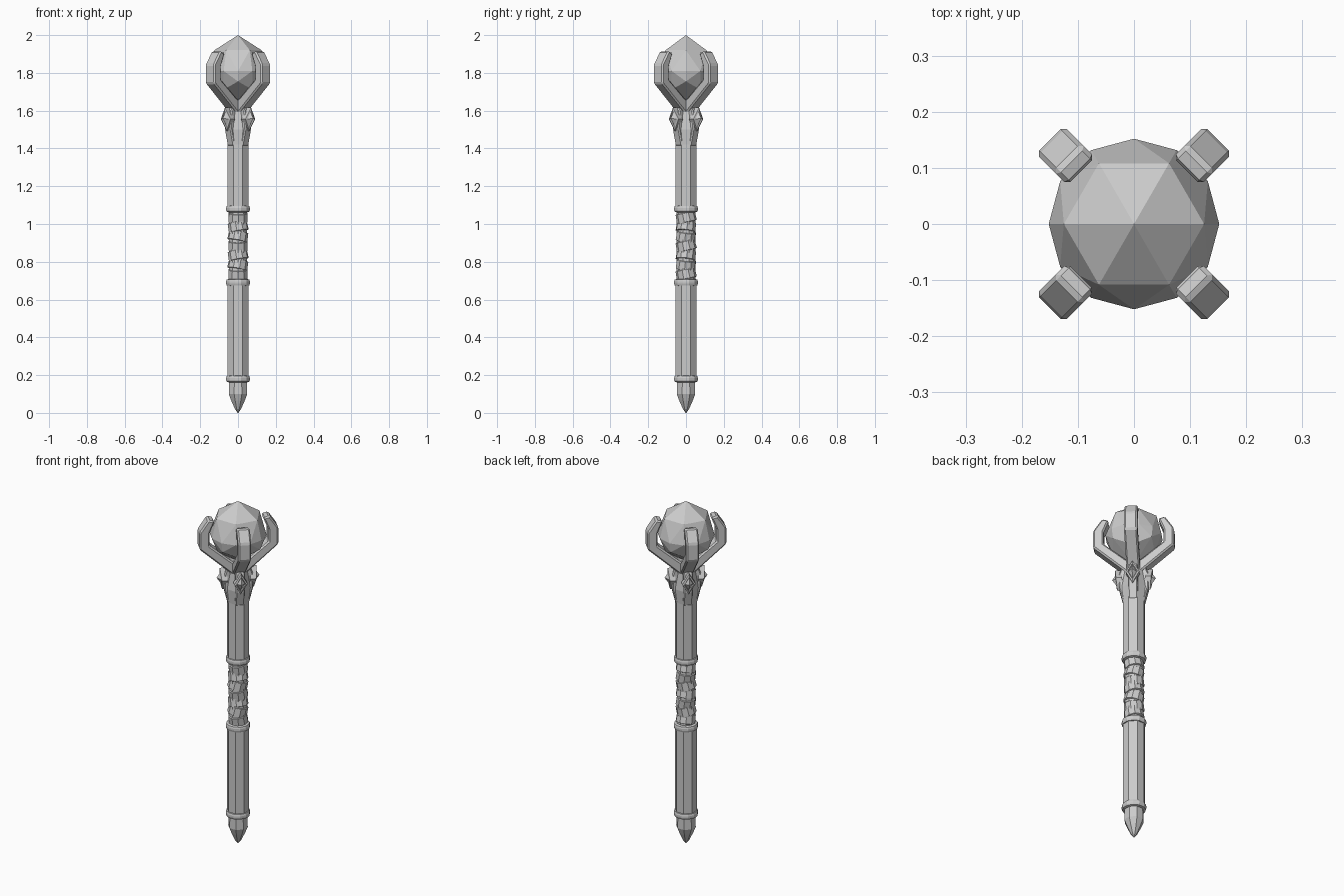
import bpy, bmesh, math
from mathutils import Matrix, Vector

if "Cube" in bpy.data.objects:
    bpy.data.objects.remove(bpy.data.objects["Cube"])

stone = bpy.data.materials.new("plain_grey")
stone.diffuse_color = (0.6, 0.6, 0.6, 1)
stone.use_nodes = True
stone.node_tree.nodes["Principled BSDF"].inputs["Base Color"].default_value = stone.diffuse_color


def finish(bm, name, bevel=0):
    bmesh.ops.recalc_face_normals(bm, faces=bm.faces)
    mesh = bpy.data.meshes.new(name)
    bm.to_mesh(mesh)
    bm.free()
    mesh.materials.append(stone)
    obj = bpy.data.objects.new(name, mesh)
    bpy.context.collection.objects.link(obj)
    if bevel:
        mod = obj.modifiers.new("bevel", 'BEVEL')
        mod.width, mod.segments = bevel, 1
    return obj


def lathe(name, profile, sides=8, matrix=Matrix()):
    """Stack of polygon rings (apothem, z), flat sides facing the axes."""
    bm = bmesh.new()
    k = 1 / math.cos(math.pi / sides)
    rings = []
    for r, z in profile:
        rings.append([bm.verts.new(matrix @ Vector((
            r * k * math.cos((i + .5) * 2 * math.pi / sides),
            r * k * math.sin((i + .5) * 2 * math.pi / sides), z))) for i in range(sides)])
    for a, b in zip(rings, rings[1:]):
        for i in range(sides):
            j = (i + 1) % sides
            bm.faces.new((a[i], a[j], b[j], b[i]))
    bm.faces.new(rings[0])
    bm.faces.new(rings[-1])
    return finish(bm, name)


def plate(name, outline, width, angle, bevel):
    """Extrude an (radius, z) outline sideways and turn it about z."""
    bm = bmesh.new()
    rot = Matrix.Rotation(angle, 4, 'Z')
    face = bm.faces.new([bm.verts.new(rot @ Vector((r, -width / 2, z))) for r, z in outline])
    new = bmesh.ops.extrude_face_region(bm, geom=[face])["geom"]
    bmesh.ops.translate(bm, vec=rot @ Vector((0, width, 0)),
                        verts=[v for v in new if isinstance(v, bmesh.types.BMVert)])
    return finish(bm, name, bevel)


# Shaft sections and pointed foot
lathe("lower_shaft", [(.052, .18), (.055, .20), (.055, .68)])
lathe("upper_shaft", [(.055, 1.08), (.055, 1.42), (.062, 1.50), (.05, 1.60), (.03, 1.66)])
lathe("foot_spike", [(.002, 0), (.016, .02), (.036, .065), (.049, .10), (.047, .17)])

# Rounded bands
for n, z in enumerate((.18, .69, 1.08)):
    lathe(f"band_{n}", [(.05, z - .018), (.060, z - .015), (.063, z - .005),
                        (.063, z + .005), (.060, z + .015), (.05, z + .018)], 12)

# Grip core with overlapping tilted wraps
lathe("grip_core", [(.047, .69), (.047, 1.08)], 10)
for n in range(7):
    tilt = Matrix.Translation((0, 0, .735 + n * .05)) @ Matrix.Rotation(n * 2.1, 4, 'Z') \
        @ Matrix.Rotation(math.radians(12), 4, 'X')
    lathe(f"grip_wrap_{n}", [(.046, -.025), (.051, -.023), (.049, .023), (.046, .025)], 10, tilt)

# Faceted orb
bm = bmesh.new()
for count, r, z, turn in ((1, 0, 2.0, 0), (6, .125, 1.92, 0), (12, .152, 1.81, 0),
                          (4, .143, 1.755, 0), (4, .11, 1.71, 45), (1, 0, 1.65, 0)):
    for i in range(count):
        a = math.radians(turn + i * 360 / count)
        bm.verts.new((r * math.cos(a), r * math.sin(a), z))
bmesh.ops.convex_hull(bm, input=bm.verts)
finish(bm, "orb")

# Claws, their flared roots and diamond studs on the four diagonals
claw = [(.02, 1.56), (.05, 1.60), (.212, 1.745), (.212, 1.845), (.165, 1.915),
        (.13, 1.905), (.158, 1.835), (.158, 1.765), (.04, 1.665), (0, 1.645)]
root = [(.04, 1.40), (.058, 1.42), (.078, 1.50), (.078, 1.58), (.06, 1.63), (.02, 1.63)]
for n in range(4):
    ang = math.radians(45 + 90 * n)
    plate(f"claw_{n}", claw, .07, ang, .008)
    plate(f"claw_root_{n}", root, .05, ang, .006)
    bm = bmesh.new()
    rot = Matrix.Rotation(ang, 4, 'Z')
    # Stud: diamond frame, recessed rim and raised point
    rings = []
    for r, w, h in ((.06, .036, .062), (.092, .036, .062), (.096, .026, .045), (.090, .022, .038)):
        rings.append([bm.verts.new(rot @ Vector((r + zz * .1, y, 1.555 + zz)))
                      for y, zz in ((w, 0), (0, h), (-w, 0), (0, -h))])
    for a, b in zip(rings, rings[1:]):
        for i in range(4):
            j = (i + 1) % 4
            bm.faces.new((a[i], a[j], b[j], b[i]))
    tip = bm.verts.new(rot @ Vector((.115, 0, 1.56)))
    for i in range(4):
        bm.faces.new((rings[-1][i], rings[-1][(i + 1) % 4], tip))
    bm.faces.new(rings[0])
    finish(bm, f"stud_{n}")
